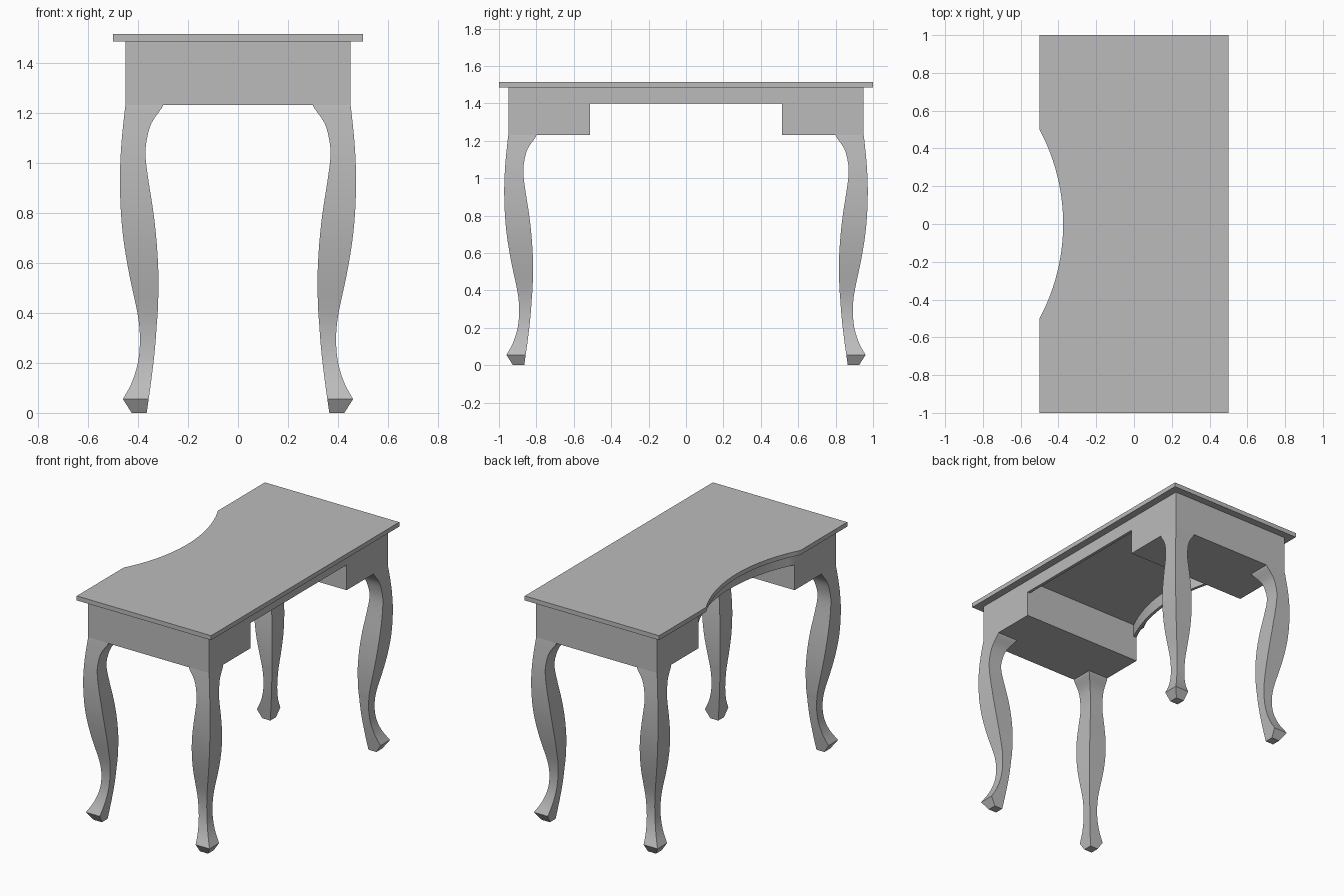
import bpy, bmesh, math
from mathutils import Vector

cube = bpy.data.objects.get("Cube")
if cube:
    bpy.data.objects.remove(cube, do_unlink=True)

mat = bpy.data.materials.new("plain_grey")
mat.use_nodes = True
grey = (0.5, 0.5, 0.5, 1)
mat.diffuse_color = grey
mat.node_tree.nodes["Principled BSDF"].inputs["Base Color"].default_value = grey

HALF_X, HALF_Y = 0.5, 1.0        # tabletop half sizes
INSET = 0.05                     # overhang of the tabletop
APRON_Z, RAIL_Z, UNDER_Z, TOP_Z = 1.23, 1.40, 1.485, 1.515
ARC_X, ARC_R = -1.4375, 1.0625   # centre and radius of the knee recess
BOARD = 0.02


def finish(name, bm):
    bmesh.ops.recalc_face_normals(bm, faces=bm.faces)
    mesh = bpy.data.meshes.new(name)
    bm.to_mesh(mesh)
    bm.free()
    mesh.materials.append(mat)
    obj = bpy.data.objects.new(name, mesh)
    bpy.context.collection.objects.link(obj)
    bpy.ops.object.select_all(action='DESELECT')
    obj.select_set(True)
    bpy.context.view_layer.objects.active = obj
    bpy.ops.object.shade_smooth_by_angle(angle=math.radians(30))
    return obj


def prism(name, outline, z0, z1):
    """Extrude a plan outline from z0 up to z1."""
    bm = bmesh.new()
    face = bm.faces.new([bm.verts.new((x, y, z0)) for x, y in outline])
    moved = bmesh.ops.extrude_face_region(bm, geom=[face])["geom"]
    bmesh.ops.translate(bm, vec=(0, 0, z1 - z0),
                        verts=[v for v in moved if isinstance(v, bmesh.types.BMVert)])
    return finish(name, bm)


def rect(x0, x1, y0, y1):
    return [(x0, y0), (x1, y0), (x1, y1), (x0, y1)]


def arc(radius, edge_x, steps=24):
    """Recess arc, from +y to -y, ending on the line x = edge_x."""
    a = math.acos((edge_x - ARC_X) / radius)
    return [(ARC_X + radius * math.cos(a - 2 * a * i / steps),
             radius * math.sin(a - 2 * a * i / steps)) for i in range(steps + 1)]


# Tabletop with a curved knee recess
recess = arc(ARC_R, -HALF_X)
prism("tabletop", [(-HALF_X, -HALF_Y), (HALF_X, -HALF_Y), (HALF_X, HALF_Y),
                   (-HALF_X, HALF_Y)] + recess, UNDER_Z, TOP_Z)

# Deep boxes at both ends, joined by a straight and a curved rail
ax, ay = HALF_X - INSET, HALF_Y - INSET
outer = arc(ARC_R + INSET, -ax)
inner = arc(ARC_R + INSET + BOARD, -ax)
gap = outer[0][1]
prism("front_end_box", rect(-ax, ax, -ay, -gap), APRON_Z, UNDER_Z)
prism("back_end_box", rect(-ax, ax, gap, ay), APRON_Z, UNDER_Z)
prism("straight_rail", rect(ax - BOARD, ax, -gap, gap), RAIL_Z, UNDER_Z)
prism("curved_rail", outer + inner[::-1], RAIL_Z, UNDER_Z)

# Curved leg profile: height, outer and inner distance from the centre
PROFILE = [(1.23, .45, .30), (1.215, .452, .307), (1.16, .458, .345),
           (1.10, .464, .363), (1.03, .469, .37), (.93, .472, .358),
           (.80, .468, .338), (.68, .456, .325), (.55, .434, .318),
           (.42, .406, .32), (.35, .395, .325), (.28, .392, .33),
           (.20, .40, .338), (.12, .425, .348), (.055, .46, .357)]


def spline(points, steps=3):
    """Smooth curve through the points."""
    p = [Vector(q) for q in points]
    p = [p[0]] + p + [p[-1]]
    out = []
    for a, b, c, d in zip(p, p[1:], p[2:], p[3:]):
        for i in range(steps):
            t = i / steps
            out.append(b + (c - a) * (t / 2) + (a * 2 - b * 5 + c * 4 - d) * (t * t / 2)
                       + (b * 3 - a - c * 3 + d) * (t ** 3 / 2))
    return out + [p[-1]]


def leg(name, sx, sy):
    bm = bmesh.new()
    rings = []
    for z, o, i in spline(PROFILE) + [Vector((0, .425, .365))]:
        shift = HALF_Y - HALF_X
        rings.append([bm.verts.new((sx * x, sy * (y + shift), z))
                      for x, y in rect(i, o, i, o)])
    for r, s in zip(rings, rings[1:]):
        for k in range(4):
            n = (k + 1) % 4
            bm.faces.new((r[k], r[n], s[n], s[k]))
    bm.faces.new(rings[-1])
    bm.faces.new(rings[0])
    finish(name, bm)


for sx, side in ((1, "left"), (-1, "right")):
    for sy, end in ((-1, "front"), (1, "back")):
        leg(f"{end}_{side}_leg", sx, sy)
